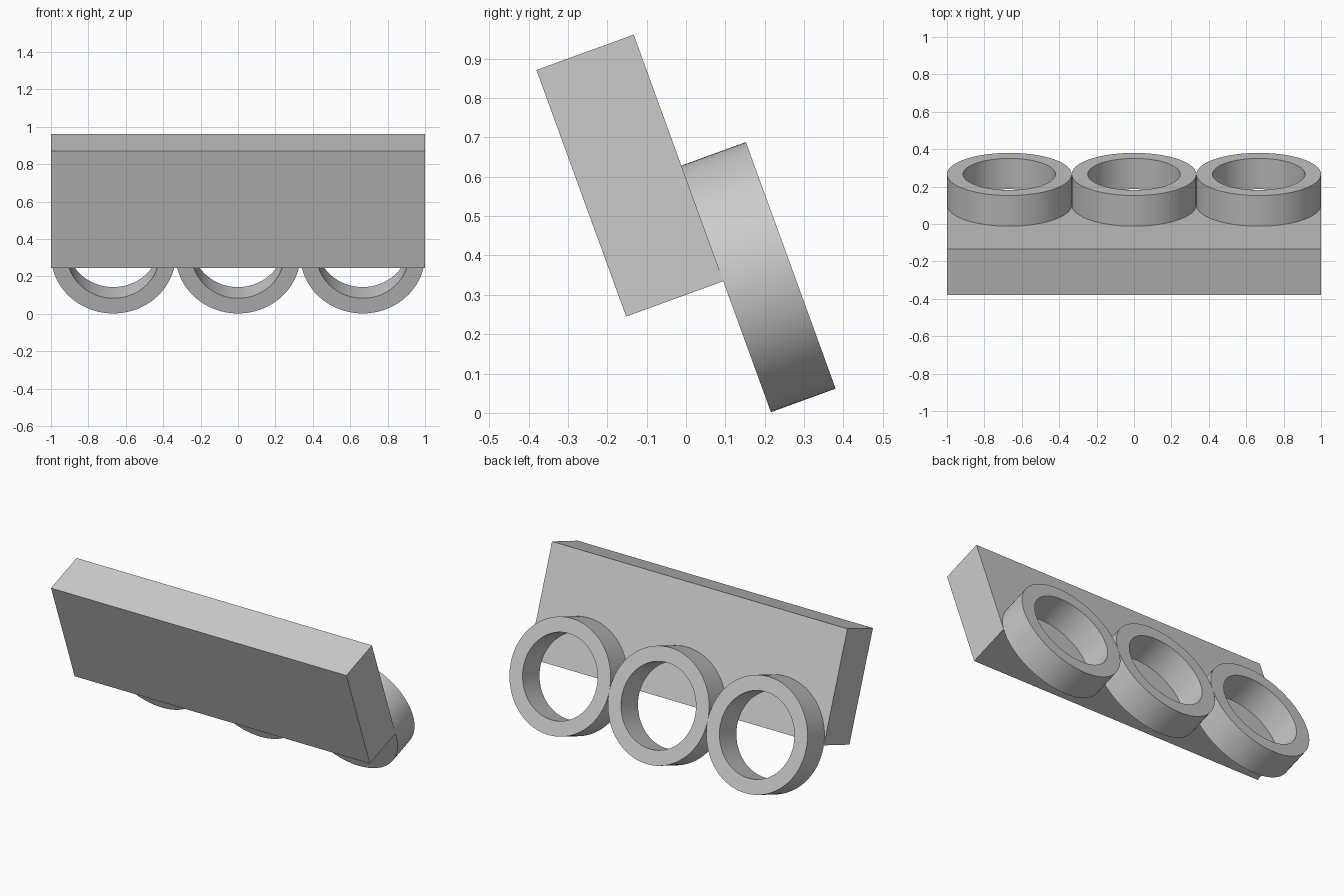
import bpy
import bmesh
from math import cos, sin, pi, radians
from mathutils import Matrix

cube = bpy.data.objects.get("Cube")
if cube:
    bpy.data.objects.remove(cube, do_unlink=True)

TILT = radians(20)
RADIUS = 1 / 3
BORE = 0.247
SIDES = 96

# One plain grey for everything
grey = bpy.data.materials.new("plain_grey")
grey.use_nodes = True
colour = (0.6, 0.6, 0.6, 1)
grey.diffuse_color = colour
grey.node_tree.nodes["Principled BSDF"].inputs["Base Color"].default_value = colour


def add_part(name, bm, location):
    """Turn a bmesh into a tilted grey object."""
    bmesh.ops.recalc_face_normals(bm, faces=bm.faces)
    mesh = bpy.data.meshes.new(name)
    bm.to_mesh(mesh)
    bm.free()
    mesh.materials.append(grey)
    part = bpy.data.objects.new(name, mesh)
    part.location = location
    part.rotation_euler.x = TILT
    bpy.context.collection.objects.link(part)
    return part


# Thick slab leaning back
bm = bmesh.new()
bmesh.ops.create_cube(bm, size=1, matrix=Matrix.Diagonal((2, 0.263, 2 * RADIUS, 1)))
add_part("slab", bm, (0, -0.1425, 0.603))


def ring(name, x, depth=0.175):
    """Flat-faced ring whose axis runs front to back."""
    bm = bmesh.new()
    profile = [(RADIUS, -depth / 2), (RADIUS, depth / 2), (BORE, depth / 2), (BORE, -depth / 2)]
    loops = []
    for r, y in profile:
        angles = [2 * pi * i / SIDES for i in range(SIDES)]
        loops.append([bm.verts.new((r * cos(a), y, r * sin(a))) for a in angles])
    for k, loop in enumerate(loops):
        after = loops[(k + 1) % len(loops)]
        for i in range(SIDES):
            j = (i + 1) % SIDES
            bm.faces.new((loop[i], loop[j], after[j], after[i]))
    part = add_part(name, bm, (x, 0.184, 0.345))
    bpy.ops.object.select_all(action="DESELECT")
    part.select_set(True)
    bpy.context.view_layer.objects.active = part
    bpy.ops.object.shade_smooth_by_angle(angle=radians(30))


# Row of three touching rings on the slab's back
for name, side in (("right_ring", -1), ("middle_ring", 0), ("left_ring", 1)):
    ring(name, side * 2 * RADIUS)
